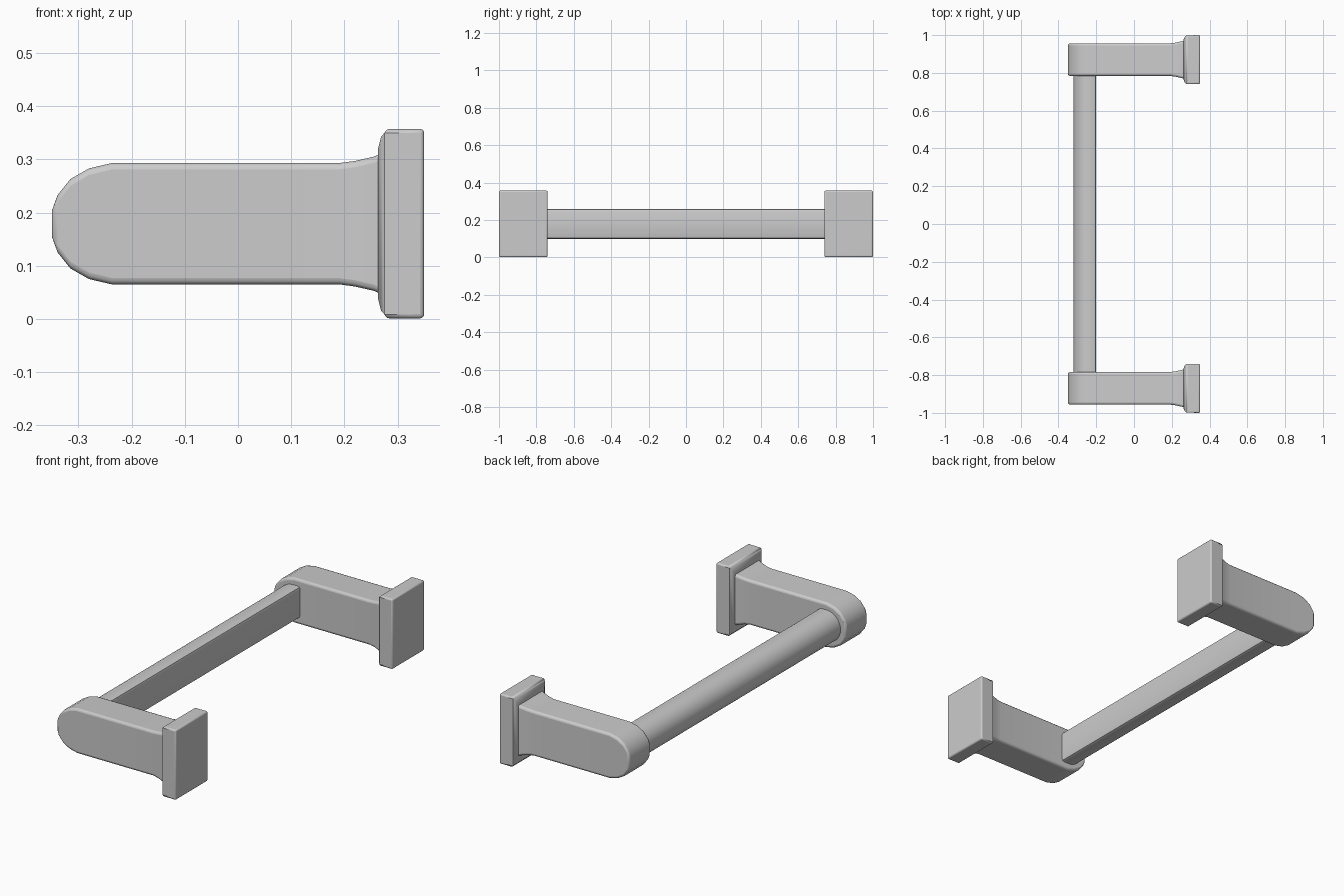
import bpy, bmesh, math

if "Cube" in bpy.data.objects:
    bpy.data.objects.remove(bpy.data.objects["Cube"])

ZC, YC = 0.179, 0.87   # height of the centreline, side offset of the brackets


def finish(name, bm, bevel):
    bmesh.ops.recalc_face_normals(bm, faces=bm.faces)
    me = bpy.data.meshes.new(name)
    bm.to_mesh(me)
    bm.free()
    ob = bpy.data.objects.new(name, me)
    bpy.context.collection.objects.link(ob)
    if bevel:
        m = ob.modifiers.new("soft_edges", 'BEVEL')
        m.width, m.segments = bevel, 3
        m.limit_method, m.angle_limit = 'ANGLE', math.radians(50)
    bpy.ops.object.select_all(action='DESELECT')
    ob.select_set(True)
    bpy.context.view_layer.objects.active = ob
    bpy.ops.object.shade_smooth_by_angle(angle=math.radians(40))
    return ob


def loft(name, rings, bevel):
    """Skin closed rings of points and cap both ends."""
    bm = bmesh.new()
    vs = [[bm.verts.new(p) for p in r] for r in rings]
    n = len(vs[0])
    for a, b in zip(vs, vs[1:]):
        for i in range(n):
            j = (i + 1) % n
            bm.faces.new((a[i], a[j], b[j], b[i]))
    bm.faces.new(vs[0])
    bm.faces.new(vs[-1])
    return finish(name, bm, bevel)


def box_rings(stations, side):
    return [[(x, side * YC + sy * hy, ZC + sz * hz)
             for sy, sz in ((-1, -1), (1, -1), (1, 1), (-1, 1))]
            for x, hz, hy in stations]


# stations: x, half height, half depth
arm = [(-0.35, 0.024, 0.086), (-0.339, 0.054, 0.086), (-0.315, 0.084, 0.086),
       (-0.28, 0.104, 0.086), (-0.237, 0.114, 0.086), (0.19, 0.114, 0.086),
       (0.22, 0.118, 0.09), (0.255, 0.126, 0.098), (0.28, 0.137, 0.106)]
plate = [(0.263, 0.14, 0.108), (0.269, 0.164, 0.121),
         (0.277, 0.178, 0.13), (0.35, 0.178, 0.13)]

# Bracket arms and wall plates at both ends
for side, tag in ((-1, "front"), (1, "back")):
    loft(tag + "_arm", box_rings(arm, side), 0.012)
    loft(tag + "_wall_plate", box_rings(plate, side), 0.008)

# Grip bar: round towards the user, flat towards the wall
section = [(-0.24 + 0.08 * math.cos(a), ZC + 0.08 * math.sin(a))
           for a in (math.radians(90 + 180 * i / 16) for i in range(17))]
section += [(-0.212, ZC - 0.08), (-0.203, ZC - 0.076), (-0.2, ZC - 0.067),
            (-0.2, ZC + 0.067), (-0.203, ZC + 0.076), (-0.212, ZC + 0.08)]
loft("grip_bar", [[(x, y, z) for x, z in section] for y in (-0.8, 0.8)], 0)
